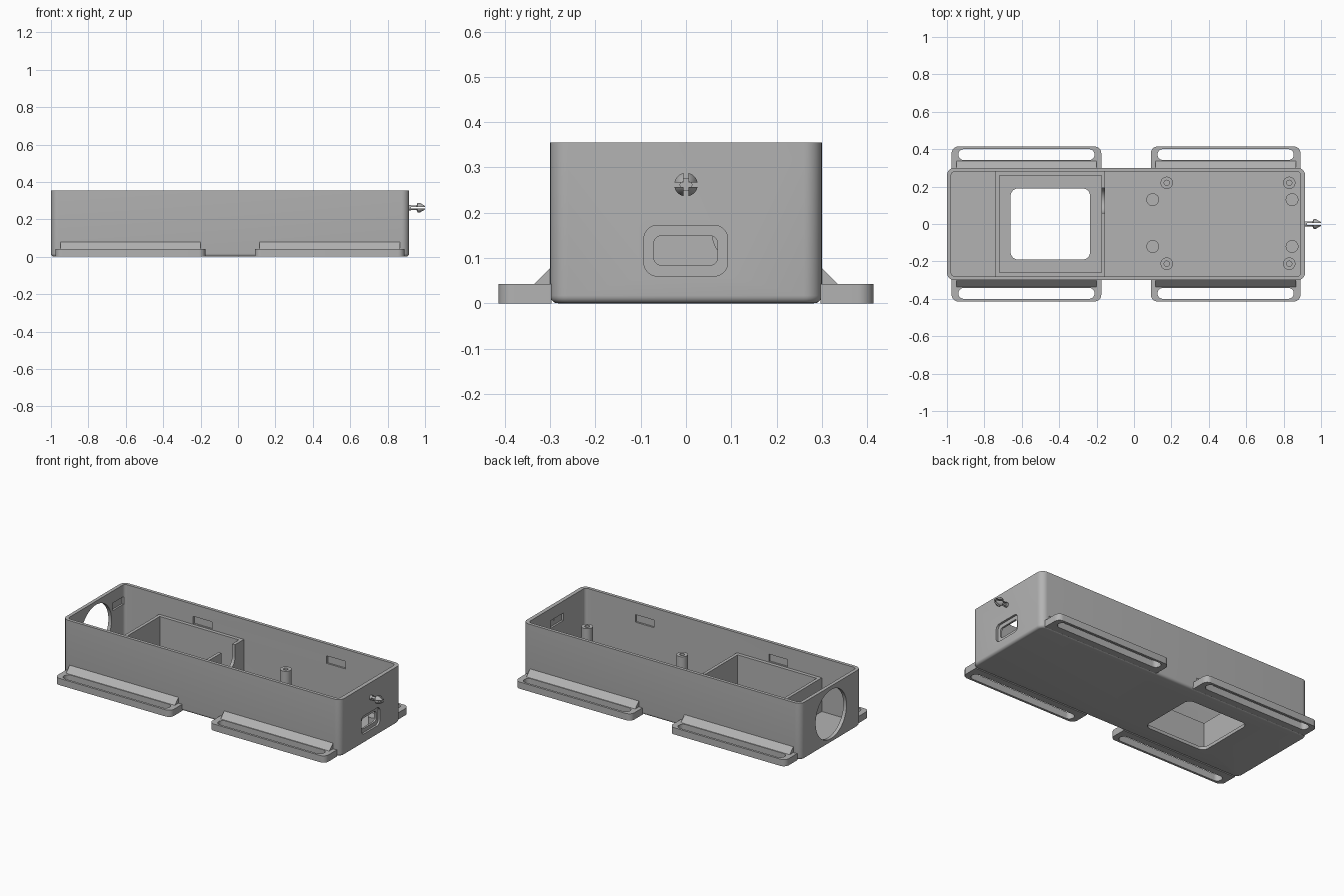
import bpy, bmesh
from math import pi, cos, sin, radians
from mathutils import Vector

cube = bpy.data.objects.get("Cube")
if cube:
    bpy.data.objects.remove(cube)

grey = bpy.data.materials.new("plain grey")
grey.use_nodes = True
grey.diffuse_color = (0.45, 0.45, 0.45, 1)
grey.node_tree.nodes["Principled BSDF"].inputs["Base Color"].default_value = (0.45, 0.45, 0.45, 1)


def rounded(u0, u1, v0, v1, r, steps=8):
    """Outline of a rounded rectangle."""
    pts = []
    corners = ((u1 - r, v1 - r), (u0 + r, v1 - r), (u0 + r, v0 + r), (u1 - r, v0 + r))
    for k, (cu, cv) in enumerate(corners):
        for i in range(steps + 1):
            a = pi / 2 * (k + i / steps)
            pts.append((cu + r * cos(a), cv + r * sin(a)))
    return pts


def rect(u0, u1, v0, v1):
    return [(u0, v0), (u1, v0), (u1, v1), (u0, v1)]


def circle(u, v, r, n=32):
    return [(u + r * cos(2 * pi * i / n), v + r * sin(2 * pi * i / n)) for i in range(n)]


def prism(name, outline, lo, hi, axis="z", fillet=0):
    """Extrude an outline along an axis; fillet rounds the low end."""
    place = {"z": lambda u, v, w: (u, v, w), "x": lambda u, v, w: (w, u, v)}[axis]
    bm = bmesh.new()
    base = bm.faces.new([bm.verts.new(place(u, v, lo)) for u, v in outline])
    up = bmesh.ops.extrude_face_region(bm, geom=[base])["geom"]
    shift = Vector(place(0, 0, hi - lo))
    bmesh.ops.translate(bm, verts=[g for g in up if isinstance(g, bmesh.types.BMVert)], vec=shift)
    if fillet:
        low = [e for e in bm.edges if all(v.co.z < lo + 1e-5 for v in e.verts)]
        bmesh.ops.bevel(bm, geom=low, offset=fillet, segments=5, profile=0.5, affect="EDGES")
    bmesh.ops.recalc_face_normals(bm, faces=bm.faces)
    return from_bmesh(name, bm)


def from_bmesh(name, bm):
    mesh = bpy.data.meshes.new(name)
    bm.to_mesh(mesh)
    bm.free()
    mesh.materials.append(grey)
    ob = bpy.data.objects.new(name, mesh)
    bpy.context.collection.objects.link(ob)
    return ob


def select(ob):
    bpy.ops.object.select_all(action="DESELECT")
    ob.select_set(True)
    bpy.context.view_layer.objects.active = ob


def cut(ob, *cutters):
    select(ob)
    for c in cutters:
        mod = ob.modifiers.new("cut", "BOOLEAN")
        mod.operation, mod.solver, mod.object = "DIFFERENCE", "EXACT", c
        bpy.ops.object.modifier_apply(modifier=mod.name)
        bpy.data.objects.remove(c)


def finish(ob):
    select(ob)
    bpy.ops.object.shade_smooth_by_angle(angle=radians(30))


# Open case with rounded corners, end openings and floor window
case = prism("case", rounded(-1, 0.915, -0.3, 0.3, 0.04), 0, 0.355, fillet=0.017)
cut(case,
    prism("cavity", rounded(-0.978, 0.89, -0.28, 0.28, 0.02), 0.02, 0.5),
    prism("floor_window", rounded(-0.66, -0.235, -0.19, 0.19, 0.04), -0.1, 0.1),
    prism("round_opening", circle(0, 0.18, 0.152, 64), -1.1, -0.9, "x"),
    prism("port_recess", rounded(-0.093, 0.092, 0.06, 0.172, 0.03), 0.902, 1, "x"),
    prism("port_hole", rounded(-0.071, 0.07, 0.084, 0.149, 0.017), 0.8, 1, "x"))

# Shallow clip pockets inside the walls
for x in (-0.44, 0.48):
    for s in (-1, 1):
        a, b = sorted((s * 0.25, s * 0.291))
        cut(case, prism("pocket", rect(x - 0.065, x + 0.065, a, b), 0.233, 0.28))
cut(case, prism("pocket", rect(-0.065, 0.065, 0.233, 0.28), 0.85, 0.902, "x"))
for s in (-1, 1):
    a, b = sorted((s * 0.16, s * 0.27))
    cut(case, prism("pocket", rect(a, b, 0.233, 0.28), -0.99, -0.95, "x"))
finish(case)

# Inner compartment with a cable notch
bay = prism("compartment", rect(-0.74, -0.155, -0.285, 0.285), 0.015, 0.23)
cut(bay,
    prism("bay_cavity", rect(-0.72, -0.175, -0.258, 0.258), -0.1, 0.4),
    prism("notch", rounded(0.058, 0.192, 0.088, 0.45, 0.0669, 12), -0.25, -0.1, "x"))
finish(bay)

# Screw posts and short support pegs
for sx, x, px in (("inner", 0.175, 0.1), ("outer", 0.83, 0.845)):
    for sy, y, py in (("back", 0.22, 0.13), ("front", -0.212, -0.12)):
        post = prism(f"screw_post_{sx}_{sy}", circle(x, y, 0.033), 0.015, 0.157)
        cut(post, prism("screw_hole", circle(x, y, 0.014, 20), 0.05, 0.3))
        finish(post)
        finish(prism(f"support_peg_{sx}_{sy}", circle(px, py, 0.034), 0.015, 0.08))

# Slotted strap tabs with sloping gussets, on both long sides
for s, side in ((-1, "front"), (1, "back")):
    for x0, end in ((-0.975, "right"), (0.09, "left")):
        def span(a, b):
            return sorted((s * a, s * b))
        tab = prism(f"strap_tab_{side}_{end}", rounded(x0, x0 + 0.8, *span(0.2, 0.414), 0.035), 0, 0.042)
        cut(tab,
            prism("strap_slot", rounded(x0 + 0.036, x0 + 0.764, *span(0.342, 0.4), 0.0285), -0.1, 0.1),
            prism("trim", rect(x0 - 0.1, x0 + 0.9, *span(0.1, 0.297)), -0.1, 0.1))
        finish(tab)
        slope = [(s * 0.297, 0.04), (s * 0.336, 0.04), (s * 0.336, 0.042), (s * 0.3, 0.078), (s * 0.297, 0.078)]
        prism(f"tab_gusset_{side}_{end}", slope, x0 + 0.025, x0 + 0.775, "x")

# Split snap pin on the end wall
bm = bmesh.new()
profile = [(0.9, 0), (0.9, 0.014), (0.955, 0.014), (0.96, 0.026), (0.972, 0.026), (0.995, 0.014), (1, 0.01), (1, 0)]
verts = [bm.verts.new((x, r, 0)) for x, r in profile]
edges = [bm.edges.new(p) for p in zip(verts, verts[1:])]
bmesh.ops.spin(bm, geom=verts + edges, cent=(0, 0, 0), axis=(1, 0, 0), angle=2 * pi, steps=28)
bmesh.ops.remove_doubles(bm, verts=bm.verts, dist=1e-5)
bmesh.ops.recalc_face_normals(bm, faces=bm.faces)
bmesh.ops.translate(bm, verts=bm.verts, vec=(0, 0, 0.262))
pin = from_bmesh("snap_pin", bm)
cut(pin,
    prism("slit", rect(-0.005, 0.005, 0.2, 0.32), 0.925, 1.1, "x"),
    prism("slit", rect(-0.06, 0.06, 0.257, 0.267), 0.925, 1.1, "x"))
finish(pin)
